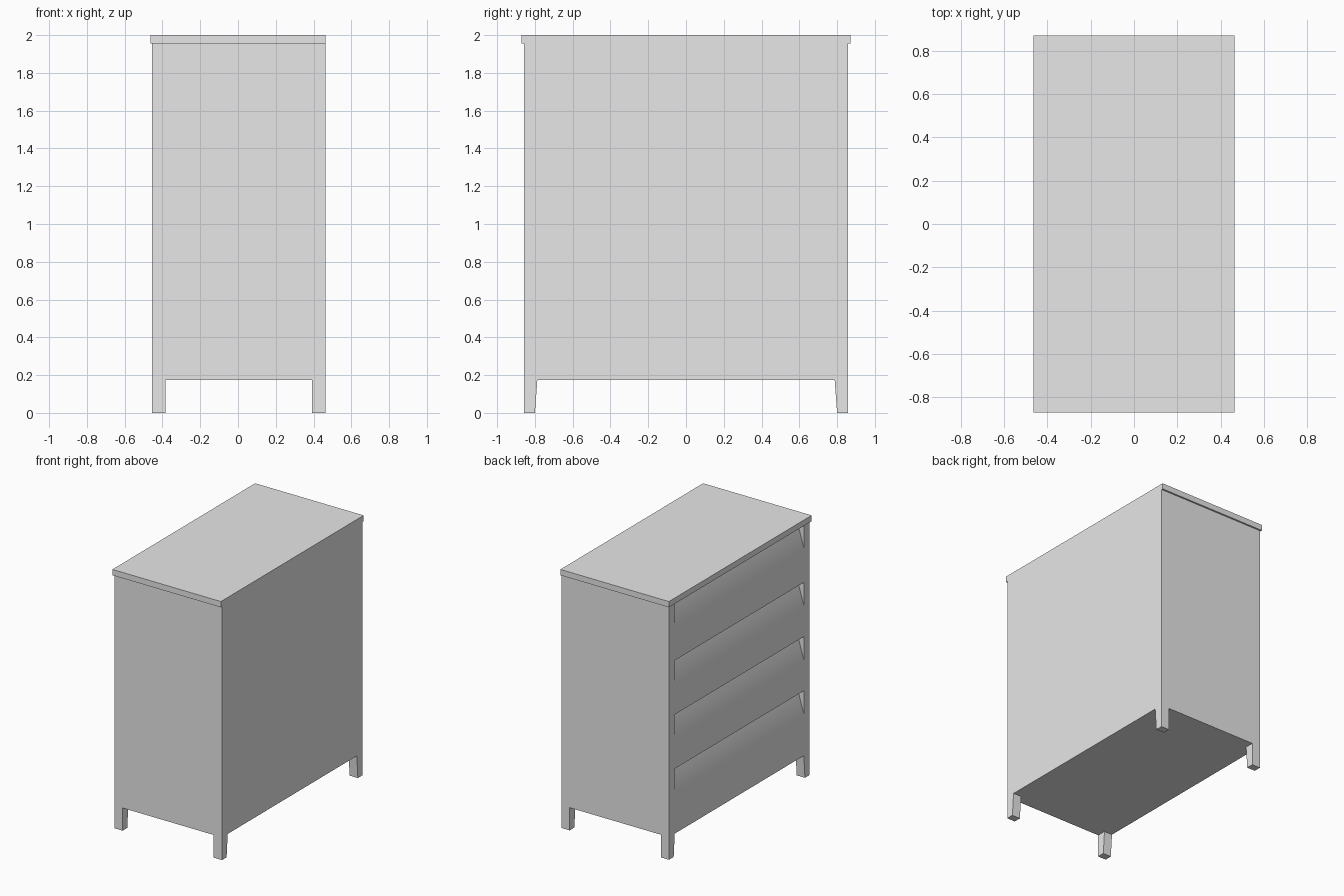
import bpy
import bmesh
from math import radians
from mathutils import Vector

if "Cube" in bpy.data.objects:
    bpy.data.objects.remove(bpy.data.objects["Cube"], do_unlink=True)

grey = bpy.data.materials.new("plain_grey")
grey.use_nodes = True
grey.diffuse_color = (0.8, 0.8, 0.8, 1)
grey.node_tree.nodes["Principled BSDF"].inputs["Base Color"].default_value = grey.diffuse_color

FRONT, BACK = -0.455, 0.463      # drawer face and plain face, along x
SIDE, INNER = 0.857, 0.787       # outer and inner faces of the side panels, along y
BASE, TOP = 0.175, 1.955         # carcass underside and upper side
LID = 0.463
DEPTH, SCOOP = 0.053, 0.178      # slanted finger grip above each drawer


def prism(name, outline, offset):
    """Extrude a flat outline of 3D points along an offset vector."""
    bm = bmesh.new()
    face = bm.faces.new([bm.verts.new(p) for p in outline])
    result = bmesh.ops.extrude_face_region(bm, geom=[face])
    moved = [v for v in result["geom"] if isinstance(v, bmesh.types.BMVert)]
    bmesh.ops.translate(bm, verts=moved, vec=Vector(offset))
    bmesh.ops.recalc_face_normals(bm, faces=bm.faces)
    mesh = bpy.data.meshes.new(name)
    bm.to_mesh(mesh)
    bm.free()
    mesh.materials.append(grey)
    obj = bpy.data.objects.new(name, mesh)
    bpy.context.collection.objects.link(obj)
    return obj


# Carcass: U-shaped plan, open towards the drawers
core = FRONT + DEPTH + 0.01
plan = [(FRONT, -SIDE), (BACK, -SIDE), (BACK, SIDE), (FRONT, SIDE),
        (FRONT, INNER), (core, INNER), (core, -INNER), (FRONT, -INNER)]
prism("carcass", [(x, y, BASE) for x, y in plan], (0, 0, TOP - BASE))

# Drawers: flat front leaning inwards near the upper edge
levels = [BASE, 0.676, 1.094, 1.512, TOP]
for number, (low, high) in enumerate(zip(levels, levels[1:]), 1):
    profile = [(FRONT, low), (FRONT, high - SCOOP), (FRONT + DEPTH, high),
               (core, high), (core, low)]
    drawer = prism(f"drawer_{number}", [(x, -INNER, z) for x, z in profile],
                   (0, 2 * INNER, 0))
    bpy.ops.object.select_all(action='DESELECT')
    drawer.select_set(True)
    bpy.context.view_layer.objects.active = drawer
    bpy.ops.object.shade_smooth_by_angle(angle=radians(30))

# Lid: overhangs the drawers and both sides, flush on the plain face
prism("lid", [(-LID, -0.87, TOP), (LID, -0.87, TOP), (LID, 0.87, TOP), (-LID, 0.87, TOP)],
      (0, 0, 2 - TOP))

# Legs: tapered on the inner side
for side, y in (("left", 1), ("right", -1)):
    for end, x, inward in (("drawer_side", FRONT, 1), ("plain_side", BACK, -1)):
        prism(f"{side}_{end}_leg",
              [(x, y * SIDE, 0), (x, y * 0.8, 0), (x, y * INNER, BASE), (x, y * SIDE, BASE)],
              (inward * 0.07, 0, 0))
